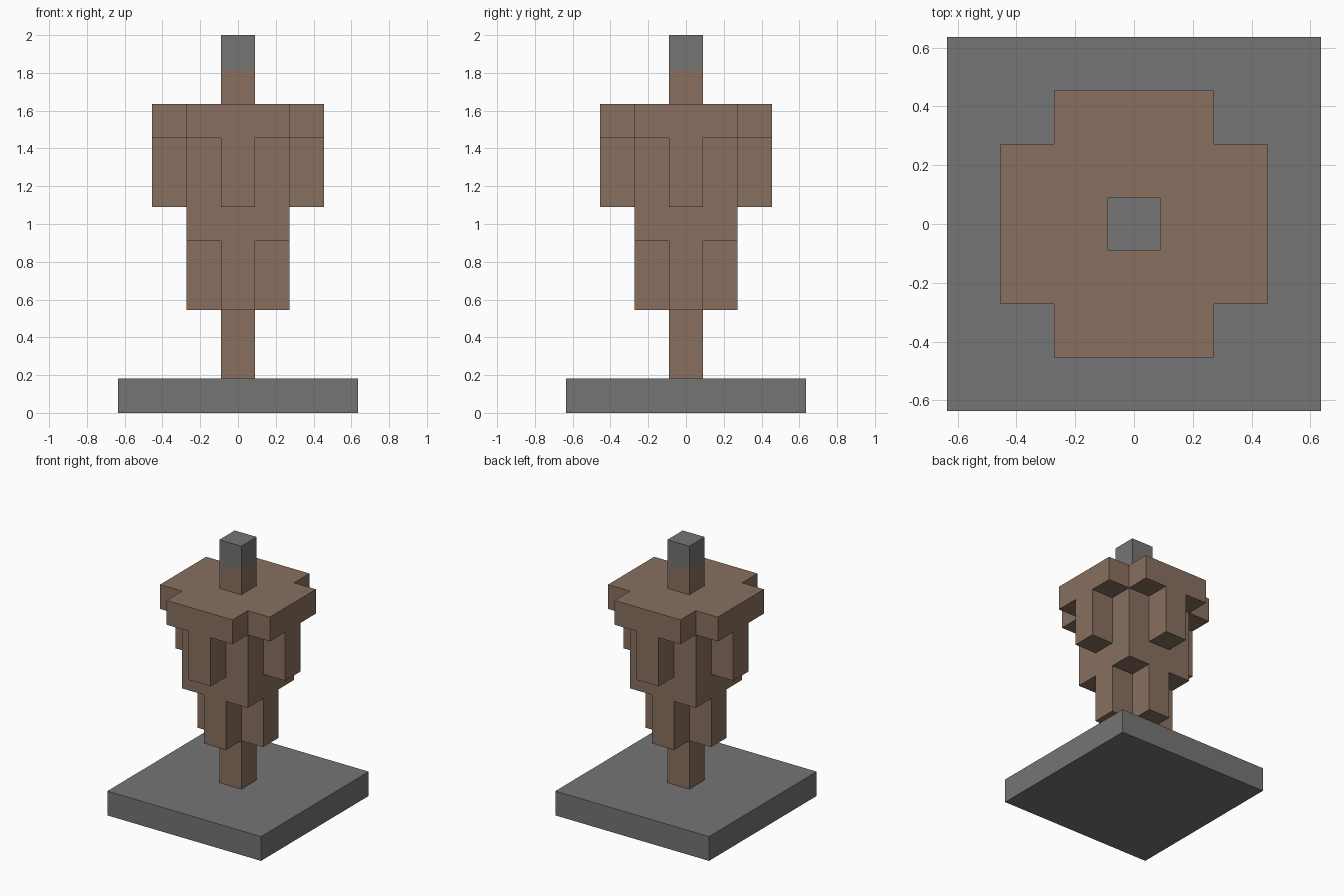
import bpy
import bmesh

cube = bpy.data.objects.get("Cube")
if cube:
    bpy.data.objects.remove(cube, do_unlink=True)

U = 2 / 11  # one block


def make_material(name, rgb):
    mat = bpy.data.materials.new(name)
    mat.use_nodes = True
    mat.diffuse_color = (*rgb, 1)
    mat.node_tree.nodes["Principled BSDF"].inputs["Base Color"].default_value = (*rgb, 1)
    return mat


brown = make_material("brown wood", (0.25, 0.162, 0.117))
grey = make_material("grey stone", (0.178, 0.178, 0.178))


def prism(name, corner, bottom, top, mat):
    """Extrude a quarter outline, turned four times about z, in block units."""
    outline = []
    quarter = list(corner)
    for _ in range(4):
        outline += quarter
        quarter = [(-y, x) for x, y in quarter]
    bm = bmesh.new()
    face = bm.faces.new([bm.verts.new((x * U, y * U, bottom * U)) for x, y in outline])
    extruded = bmesh.ops.extrude_face_region(bm, geom=[face], use_keep_orig=True)
    verts = [v for v in extruded["geom"] if isinstance(v, bmesh.types.BMVert)]
    bmesh.ops.translate(bm, verts=verts, vec=(0, 0, (top - bottom) * U))
    bmesh.ops.recalc_face_normals(bm, faces=bm.faces)
    mesh = bpy.data.meshes.new(name)
    bm.to_mesh(mesh)
    bm.free()
    mesh.materials.append(mat)
    obj = bpy.data.objects.new(name, mesh)
    bpy.context.collection.objects.link(obj)
    return obj


def square(size):
    return [(size / 2, size / 2)]


def cross(length, arm, core):
    """Quarter of a cross: arm tip corner, inner corner, next arm."""
    a, w, c = length / 2, arm / 2, core / 2
    if c > w:  # square core with a narrow rib on each side
        return [(a, -w), (a, w), (c, w), (c, c), (w, c)]
    return [(a, -w), (a, w), (w, w)]


# Base and shaft
prism("base_slab", square(7), 0, 1, grey)
prism("lower_shaft", square(1), 1, 3, brown)

# Stepped body, widening upward
prism("lower_ribs", cross(3, 1, 1), 3, 5, brown)
prism("middle_block", square(3), 5, 6, brown)
prism("upper_ribs", cross(5, 1, 3), 6, 8, brown)
prism("notched_cap", cross(5, 3, 3), 8, 9, brown)

# Post and tip
prism("top_post", square(1), 9, 10, brown)
prism("post_tip", square(1), 10, 11, grey)
